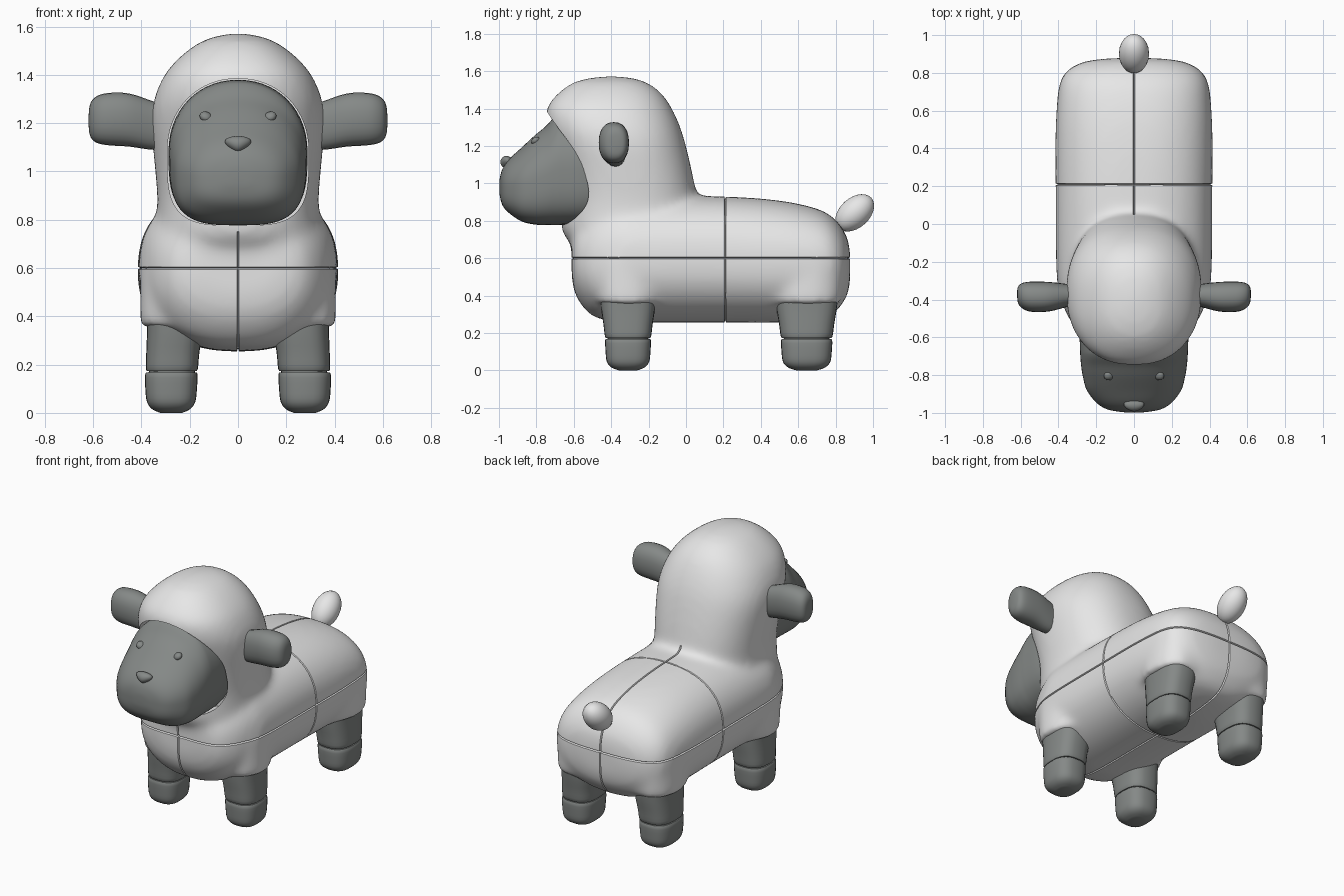
import bpy, bmesh, math
from mathutils import Vector, Matrix

if "Cube" in bpy.data.objects:
    bpy.data.objects.remove(bpy.data.objects["Cube"])


def material(name, rgb):
    m = bpy.data.materials.new(name)
    m.diffuse_color = (*rgb, 1)
    m.use_nodes = True
    m.node_tree.nodes["Principled BSDF"].inputs["Base Color"].default_value = m.diffuse_color
    return m


WOOL = material("light wool", (0.8, 0.8, 0.8))
TAIL = material("pale tail", (0.86, 0.86, 0.86))
SKIN = material("dark grey skin", (0.235, 0.25, 0.243))


def finish(name, bm, mat):
    bmesh.ops.recalc_face_normals(bm, faces=bm.faces)
    me = bpy.data.meshes.new(name)
    bm.to_mesh(me)
    bm.free()
    me.materials.append(mat)
    me.shade_smooth()
    me.set_sharp_from_angle(angle=math.radians(45))
    ob = bpy.data.objects.new(name, me)
    bpy.context.collection.objects.link(ob)
    return ob


def spline(pts, steps):
    """Smooth curve through the given tuples (Catmull-Rom)."""
    out = []
    for i in range(len(pts) - 1):
        quad = [pts[max(i - 1, 0)], pts[i], pts[i + 1], pts[min(i + 2, len(pts) - 1)]]
        for s in range(steps):
            t = s / steps
            out.append([0.5 * (2 * b + (c - a) * t + (2 * a - 5 * b + 4 * c - d) * t * t
                               + (3 * b - a - 3 * c + d) * t ** 3) for a, b, c, d in zip(*quad)])
    return out + [list(pts[-1])]


def loft(bm, rings, place, n=2.5, low=None, steps=4, seg=40):
    """Skin superellipse rings (t, centre u, centre v, radius u, radius v);
    low is the exponent of the half with smaller v."""
    loops = []
    for t, cu, cv, ru, rv in spline(rings, steps):
        loop = []
        for k in range(seg):
            a = 2 * math.pi * k / seg
            c, s = math.cos(a), math.sin(a)
            e = 2 / (low if low and s < 0 else n)
            u = cu + ru * math.copysign(abs(c) ** e, c)
            v = cv + rv * math.copysign(abs(s) ** e, s)
            loop.append(bm.verts.new(place(t, u, v)))
        loops.append(loop)
    for a, b in zip(loops, loops[1:]):
        for k in range(seg):
            j = (k + 1) % seg
            bm.faces.new((a[k], a[j], b[j], b[k]))
    bm.faces.new(loops[0])
    bm.faces.new(loops[-1])


def along_x(t, u, v): return (t, u, v)
def along_y(t, u, v): return (u, t, v)
def along_z(t, u, v): return (u, v, t)


def spans(rows):
    """(t, low, high, half width) rows to ring tuples, low/high giving v."""
    return [(t, 0, (lo + hi) / 2, w, (hi - lo) / 2) for t, lo, hi, w in rows]


def ellipsoid(name, centre, radii, mat, rot=(0, 0, 0), taper=0):
    bm = bmesh.new()
    bmesh.ops.create_uvsphere(bm, u_segments=24, v_segments=14, radius=1)
    for v in bm.verts:
        v.co.x *= 1 + taper * v.co.z
        v.co = Vector([a * b for a, b in zip(v.co, radii)])
    turn = Matrix.Rotation(rot[0], 4, 'X') @ Matrix.Rotation(rot[1], 4, 'Y')
    bm.transform(Matrix.Translation(centre) @ turn)
    return finish(name, bm, mat)


# leg end: (centre y, depth scale)
LEGS = {"front": (-0.31, 1.0), "rear": (0.645, 1.12)}

# Wool body: torso, neck with hood and leg cuffs, fused and softened
bm = bmesh.new()
loft(bm, spans([(-0.612, 0.50, 0.72, 0.17), (-0.585, 0.39, 0.80, 0.27), (-0.5, 0.29, 0.88, 0.345),
                (-0.38, 0.262, 0.93, 0.392), (-0.25, 0.255, 0.935, 0.412), (0.2, 0.255, 0.93, 0.416),
                (0.5, 0.255, 0.908, 0.416), (0.7, 0.275, 0.865, 0.403), (0.79, 0.305, 0.815, 0.375),
                (0.845, 0.37, 0.745, 0.305), (0.868, 0.42, 0.69, 0.22), (0.878, 0.48, 0.63, 0.12)]),
     along_y, n=2.4, low=2.3)
loft(bm, spans([(0.5, -0.60, 0.0, 0.32), (0.66, -0.612, 0.05, 0.33), (0.75, -0.665, 0.065, 0.335),
                (0.9, -0.665, 0.06, 0.335),
                (1.05, -0.68, 0.035, 0.348), (1.2, -0.715, 0.0, 0.36), (1.3, -0.745, -0.03, 0.348),
                (1.4, -0.745, -0.075, 0.305), (1.48, -0.685, -0.13, 0.235), (1.54, -0.60, -0.21, 0.15),
                (1.565, -0.5, -0.3, 0.07), (1.573, -0.42, -0.38, 0.02)]), along_z, n=2.3)
for y, k in LEGS.values():
    for s in (-1, 1):
        loft(bm, [(0.355, s * 0.258, y, 0.148, 0.165 * k), (0.6, s * 0.24, y, 0.165, 0.19 * k)],
             along_z, n=2.3)
raw = finish("wool_source", bm, WOOL)
fuse = raw.modifiers.new("fuse", 'REMESH')
fuse.mode = 'VOXEL'
fuse.voxel_size = 0.02
soft = raw.modifiers.new("soften", 'SMOOTH')
soft.factor = 0.5
soft.iterations = 20

# Face opening cut into the hood
bm = bmesh.new()
loft(bm, spans([(-1.2, 0.777, 1.385, 0.293), (-0.48, 0.777, 1.385, 0.293)]), along_y, n=2.1, low=3.6,
     steps=1, seg=64)
cutter = finish("face_opening_cutter", bm, WOOL)
cutter.hide_render = True
cut = raw.modifiers.new("opening", 'BOOLEAN')
cut.operation = 'DIFFERENCE'
cut.solver = 'EXACT'
cut.object = cutter
bpy.context.view_layer.update()
bm = bmesh.new()
bm.from_object(raw, bpy.context.evaluated_depsgraph_get())
bpy.data.objects.remove(raw)
bpy.data.objects.remove(cutter)

# Seams: fine grooves along the middle, at waist height and across the back
for axis, pos in ((0, 0.0), (1, 0.21), (2, 0.6)):
    for off in (-0.005, 0.005, 0):
        co, no = Vector((0, 0, 0)), Vector((0, 0, 0))
        co[axis], no[axis] = pos + off, 1
        bmesh.ops.bisect_plane(bm, geom=bm.verts[:] + bm.edges[:] + bm.faces[:],
                               plane_co=co, plane_no=no, dist=1e-5)
    bm.normal_update()
    for v in bm.verts:
        if abs(v.co[axis] - pos) < 1e-4 and v.co.z < 0.96 and not (v.co.z > 0.75 and v.co.y < -0.4):
            v.co -= v.normal * 0.012
finish("wool_body", bm, WOOL)

# Face: muzzle pushing out of the hood
bm = bmesh.new()
loft(bm, spans([(-0.44, 0.80, 1.36, 0.27), (-0.55, 0.782, 1.379, 0.287), (-0.66, 0.778, 1.374, 0.286),
                (-0.70, 0.777, 1.358, 0.284), (-0.75, 0.777, 1.305, 0.28),
                (-0.81, 0.78, 1.255, 0.27), (-0.88, 0.797, 1.19, 0.25), (-0.945, 0.84, 1.13, 0.2),
                (-0.98, 0.88, 1.08, 0.145), (-0.995, 0.93, 1.03, 0.07), (-0.998, 0.97, 0.99, 0.015)]),
     along_y, n=2.1, low=3.2, seg=56)
finish("face", bm, SKIN)

# Nose and tail
ellipsoid("nose", (0, -0.960, 1.114), (0.05, 0.032, 0.033), SKIN, (-0.5, 0), taper=0.45)
ellipsoid("tail", (0, 0.902, 0.842), (0.08, 0.12, 0.08), TAIL, (math.radians(42), 0))

for s, side in ((-1, "left"), (1, "right")):
    # Eyes and ears
    ellipsoid(side + "_eye", (s * 0.132, -0.802, 1.226), (0.028, 0.026, 0.02), SKIN, (0.5, -s * 0.4))
    bm = bmesh.new()
    loft(bm, [(s * t, y, z, ry, rz) for t, y, z, ry, rz in (
        (0.28, -0.375, 1.185, 0.05, 0.085), (0.35, -0.378, 1.19, 0.06, 0.1),
        (0.45, -0.385, 1.213, 0.078, 0.11), (0.54, -0.385, 1.217, 0.08, 0.108),
        (0.59, -0.38, 1.215, 0.068, 0.094), (0.613, -0.375, 1.213, 0.045, 0.065),
        (0.619, -0.37, 1.212, 0.012, 0.02))], along_x, n=2.3, seg=24)
    finish(side + "_ear", bm, SKIN)
    # Legs with a groove above each hoof
    for end, (y, k) in LEGS.items():
        bm = bmesh.new()
        loft(bm, [(z, s * x, y, rx, ry * k) for z, x, rx, ry in (
            (0.46, 0.26, 0.118, 0.155), (0.34, 0.262, 0.115, 0.145), (0.25, 0.27, 0.11, 0.132),
            (0.18, 0.274, 0.107, 0.123), (0.174, 0.274, 0.096, 0.11), (0.168, 0.274, 0.096, 0.11),
            (0.162, 0.276, 0.108, 0.122), (0.1, 0.277, 0.107, 0.12), (0.045, 0.277, 0.1, 0.113),
            (0.015, 0.277, 0.078, 0.088), (0.0, 0.277, 0.045, 0.05))], along_z, n=2.7, steps=3, seg=28)
        finish(f"{end}_{side}_leg", bm, SKIN)
